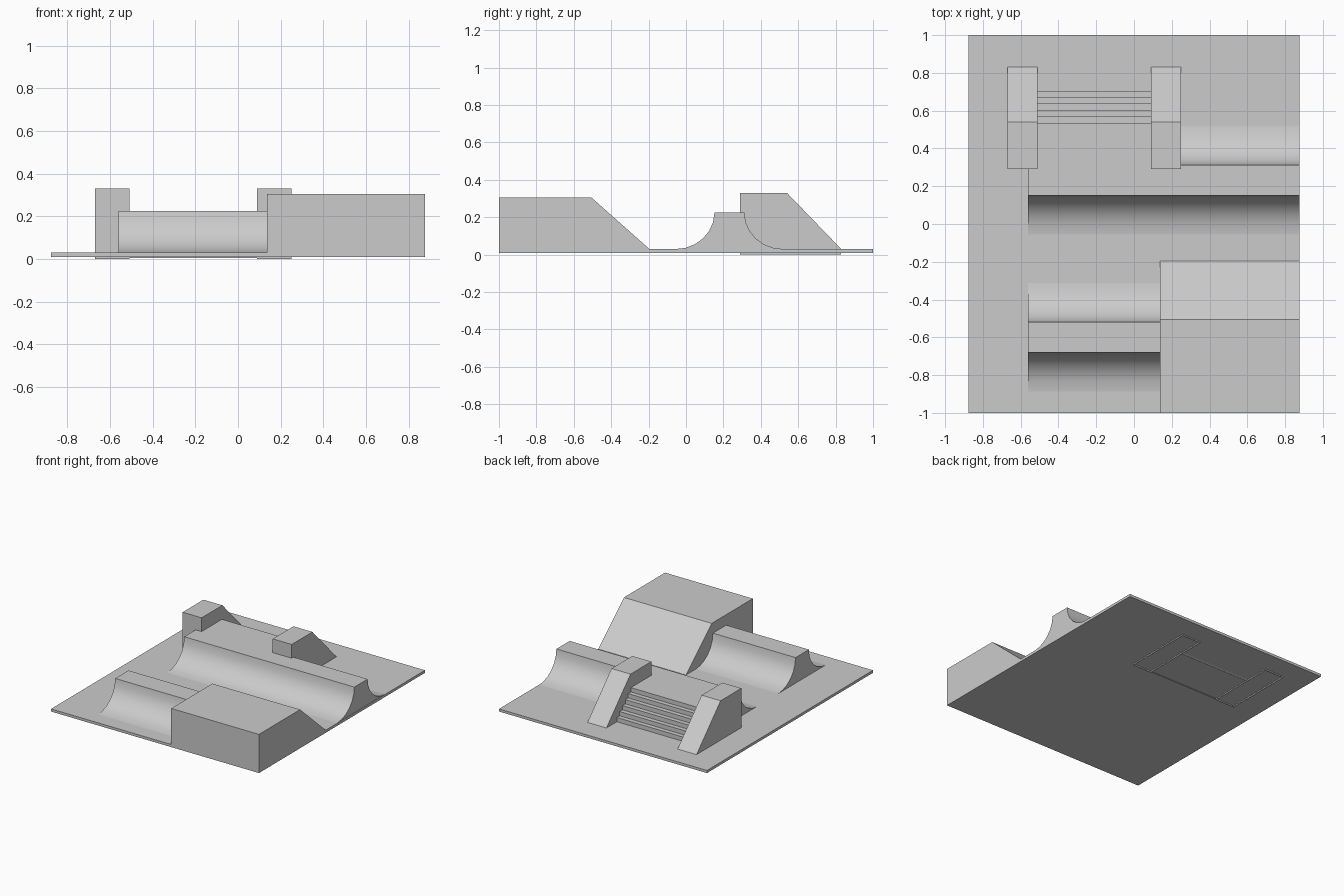
import bpy, bmesh, math

if "Cube" in bpy.data.objects:
    bpy.data.objects.remove(bpy.data.objects["Cube"])


def prism(name, profile, x0, x1, smooth=False, open_edges=()):
    """Extrude a closed (y, z) profile from x0 to x1; open_edges lists side strips to leave out."""
    bm = bmesh.new()
    a = [bm.verts.new((x0, y, z)) for y, z in profile]
    b = [bm.verts.new((x1, y, z)) for y, z in profile]
    bm.faces.new(a)
    bm.faces.new(b[::-1])
    n = len(profile)
    for i in range(n):
        if i not in open_edges:
            j = (i + 1) % n
            bm.faces.new((a[i], b[i], b[j], a[j]))
    bmesh.ops.recalc_face_normals(bm, faces=bm.faces[:])
    mesh = bpy.data.meshes.new(name)
    bm.to_mesh(mesh)
    bm.free()
    obj = bpy.data.objects.new(name, mesh)
    bpy.context.collection.objects.link(obj)
    if smooth:
        bpy.context.view_layer.objects.active = obj
        obj.select_set(True)
        bpy.ops.object.shade_smooth_by_angle(angle=math.radians(35))
        obj.select_set(False)
    return obj


FLOOR, BOTTOM, DECK = 0.03, 0.01, 0.225


def transition(foot, lip, segments=6):
    """Concave quarter curve from the floor up to the lip."""
    pts = []
    for i in range(segments + 1):
        t = math.pi / 2 * i / segments
        pts.append((foot + (lip - foot) * math.sin(t),
                    FLOOR + (DECK - FLOOR) * (1 - math.cos(t))))
    return pts


def double_pipe(centre):
    """Two back-to-back quarter pipes with a flat top."""
    front = transition(centre - 0.287, centre - 0.08)
    back = transition(centre + 0.287, centre + 0.08)[::-1]
    return front + back + [(centre + 0.287, BOTTOM), (centre - 0.287, BOTTOM)]


# Ground slab
prism("ground_slab", [(-1, BOTTOM), (1, BOTTOM), (1, FLOOR), (-1, FLOOR)], -0.877, 0.877)

# Curved ramps: the short front one and the right half of the long one
prism("front_double_pipe", double_pipe(-0.60), -0.56, 0.137, True)
prism("rear_double_pipe", double_pipe(0.232), 0.155, 0.875, True)

# Left half of the long ramp, with a flat platform behind it
platform = transition(-0.055, 0.152) + [(0.29, DECK), (0.29, BOTTOM), (-0.055, BOTTOM)]
prism("platform_pipe", platform, -0.56, 0.155, True)

# Stairs down from the platform
steps, first, last = 6, 0.535, 0.705
stairs = [(0.29, DECK)]
for i in range(steps):
    y = first + (last - first) * i / (steps - 1)
    stairs += [(y, DECK - (DECK - FLOOR) * i / steps),
               (y, DECK - (DECK - FLOOR) * (i + 1) / steps)]
stairs += [(0.62, 0.005), (0.29, 0.005)]
prism("stairs", stairs, -0.51, 0.09, open_edges=(len(stairs) - 2,))

# Sloping ledges on both sides of the stairs, open underneath
ledge = [(0.29, 0), (0.29, 0.33), (0.54, 0.33), (0.83, FLOOR), (0.83, 0)]
for side, x0 in (("left", -0.67), ("right", 0.09)):
    prism(side + "_ledge", ledge, x0, x0 + 0.16, open_edges=(4,))

# Large launch bank in the front corner
prism("bank_ramp", [(-1, BOTTOM), (-1, 0.305), (-0.505, 0.305), (-0.195, FLOOR), (-0.195, BOTTOM)],
      0.137, 0.877)
